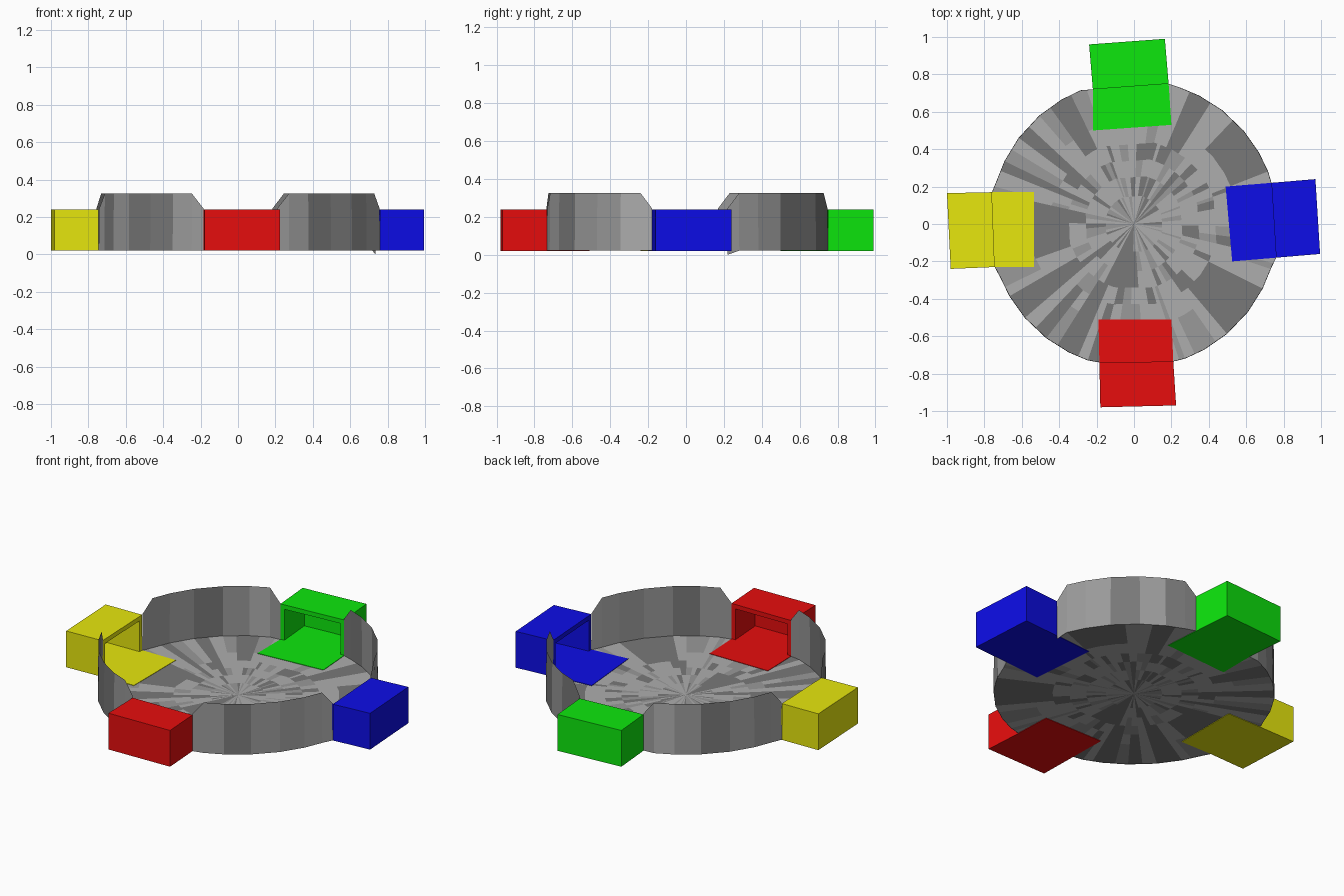
import bpy, bmesh, math, random
from mathutils import Vector

if "Cube" in bpy.data.objects:
    bpy.data.objects.remove(bpy.data.objects["Cube"])

random.seed(4)
R, FLOOR, TOP = 0.77, 0.024, 0.325


def paint(name, colour):
    mat = bpy.data.materials.new(name)
    mat.diffuse_color = (*colour, 1)
    mat.use_nodes = True
    mat.node_tree.nodes["Principled BSDF"].inputs["Base Color"].default_value = mat.diffuse_color
    return mat


# Three stone tones: 0 light, 1 middle, 2 dark
STONE = [paint("stone_%d" % i, (v, v, v)) for i, v in enumerate((0.42, 0.32, 0.19))]


def make_object(name, bm, mats):
    mesh = bpy.data.meshes.new(name)
    bm.to_mesh(mesh)
    bm.free()
    for mat in mats:
        mesh.materials.append(mat)
    obj = bpy.data.objects.new(name, mesh)
    bpy.context.collection.objects.link(obj)


def prism(bm, outline, z0, z1):
    low = [bm.verts.new((p[0], p[1], z0)) for p in outline]
    high = [bm.verts.new((p[0], p[1], z1)) for p in outline]
    bm.faces.new(low)
    bm.faces.new(high)
    for i in range(len(low)):
        j = (i + 1) % len(low)
        bm.faces.new((low[i], low[j], high[j], high[i]))


# Goals: plan corners as outer pair, wall-line pair, inner pair (counter-clockwise)
HI, LO = 0.8, 0.004
goals = {
    "red_goal": ((HI, LO, LO),
                 [(-0.18, -0.98), (0.225, -0.97), (0.21, -0.735),
                  (0.2, -0.51), (-0.19, -0.51), (-0.185, -0.74)]),
    "blue_goal": ((LO, LO, HI),
                  [(0.995, -0.16), (0.97, 0.24), (0.735, 0.22),
                   (0.49, 0.2), (0.525, -0.2), (0.76, -0.18)]),
    "green_goal": ((LO, HI, LO),
                   [(0.165, 0.99), (-0.24, 0.96), (-0.22, 0.72),
                    (-0.22, 0.5), (0.2, 0.53), (0.185, 0.75)]),
    "yellow_goal": ((HI, HI, LO),
                    [(-1.0, 0.165), (-0.98, -0.24), (-0.745, -0.23),
                     (-0.535, -0.23), (-0.535, 0.17), (-0.76, 0.17)]),
}
for name, (colour, pts) in goals.items():
    p = [Vector(q) for q in pts]
    a, b, c, d = p[0], p[1], p[2], p[5]
    across, depth = (b - a).normalized(), (d - a).normalized()
    t = 0.025
    bm = bmesh.new()
    prism(bm, p, 0.021, 0.0265)                     # floor plate
    u_shape = [d, a, b, c, c - across * t, b - across * t + depth * t,
               a + across * t + depth * t, d + across * t]
    prism(bm, u_shape, 0.0265, 0.213)               # back and sides
    prism(bm, [a, b, c, d], 0.213, 0.24)            # roof
    bmesh.ops.recalc_face_normals(bm, faces=bm.faces)
    make_object(name, bm, [paint(name + "_paint", colour)])

# Rim walls: one curved section between each neighbouring pair of goals
rim = []
plans = [g[1] for g in goals.values()]
walls = [("front_right", (1, 1, 2, 1, 1, 0, 0)), ("back_right", (1, 1, 1, 2, 1, 2, 2)),
         ("back_left", (1, 0, 1, 2, 1, 1, 1)), ("front_left", (1, 2, 1, 2, 2, 1, 1))]
fractions = [0, 0.08, 0.22, 0.4, 0.6, 0.78, 0.92, 1]
for k, (label, tones) in enumerate(walls):
    start, end = Vector(plans[k][2]), Vector(plans[(k + 1) % 4][5])
    a0 = math.atan2(start.y, start.x)
    a1 = math.atan2(end.y, end.x)
    if a1 < a0:
        a1 += math.tau
    bm = bmesh.new()
    columns = []
    for i, f in enumerate(fractions):
        ang = a0 + (a1 - a0) * f
        r = R if 0 < i < 7 else (start if i == 0 else end).length
        x, y = r * math.cos(ang), r * math.sin(ang)
        rim.append((x, y))
        top = 0.245 if i in (0, 7) else TOP
        foot = 0.0 if (k == 1 and i == 0) else 0.022
        columns.append((bm.verts.new((x, y, foot)),
                        bm.verts.new((x * 0.996, y * 0.996, top))))
    for (l0, h0), (l1, h1), tone in zip(columns, columns[1:], tones):
        bm.faces.new((l0, l1, h1, h0)).material_index = tone
    make_object("rim_wall_" + label, bm, STONE)

# Arena floor: flat disc paved in patches of stone tones
fine = []
for (x0, y0), (x1, y1) in zip(rim, rim[1:] + rim[:1]):
    steps = 5 if math.dist((x0, y0), (x1, y1)) > 0.3 else 2
    fine += [(x0 + (x1 - x0) * s / steps, y0 + (y1 - y0) * s / steps) for s in range(steps)]
# Dark streaks: start angle, end angle, inner radius, outer radius
streaks = [(-47, -27, 0.42, 0.8), (24, 46, 0.5, 0.8), (170, 200, 0.33, 0.55),
           (212, 219, 0.45, 0.8), (227, 234, 0.4, 0.75), (240, 246, 0.35, 0.7),
           (251, 258, 0.4, 0.75), (245, 274, 0.1, 0.36), (115, 124, 0.4, 0.75),
           (136, 144, 0.35, 0.7), (152, 160, 0.3, 0.75), (60, 69, 0.45, 0.75)]


def tone_at(x, y):
    ang, r = math.degrees(math.atan2(y, x)), math.hypot(x, y)
    for lo, hi, r0, r1 in streaks:
        if (ang - lo) % 360 < hi - lo and r0 < r < r1:
            return 2
    return random.choices((0, 1, 2), (65, 20, 15) if r < 0.45 else (70, 25, 5))[0]


bm = bmesh.new()
rings = [[bm.verts.new((x * s, y * s, FLOOR)) for x, y in fine]
         for s in (1, 0.72, 0.58, 0.46, 0.34, 0.2)]
centre = bm.verts.new((0, 0, FLOOR))
n = len(fine)
for i in range(n):
    j = (i + 1) % n
    for outer, inner in zip(rings, rings[1:]):
        bm.faces.new((outer[i], outer[j], inner[j], inner[i]))
    bm.faces.new((rings[-1][i], rings[-1][j], centre))
for face in bm.faces:
    mid = face.calc_center_median()
    face.material_index = tone_at(mid.x, mid.y)
bmesh.ops.recalc_face_normals(bm, faces=bm.faces)
make_object("arena_floor", bm, STONE)
